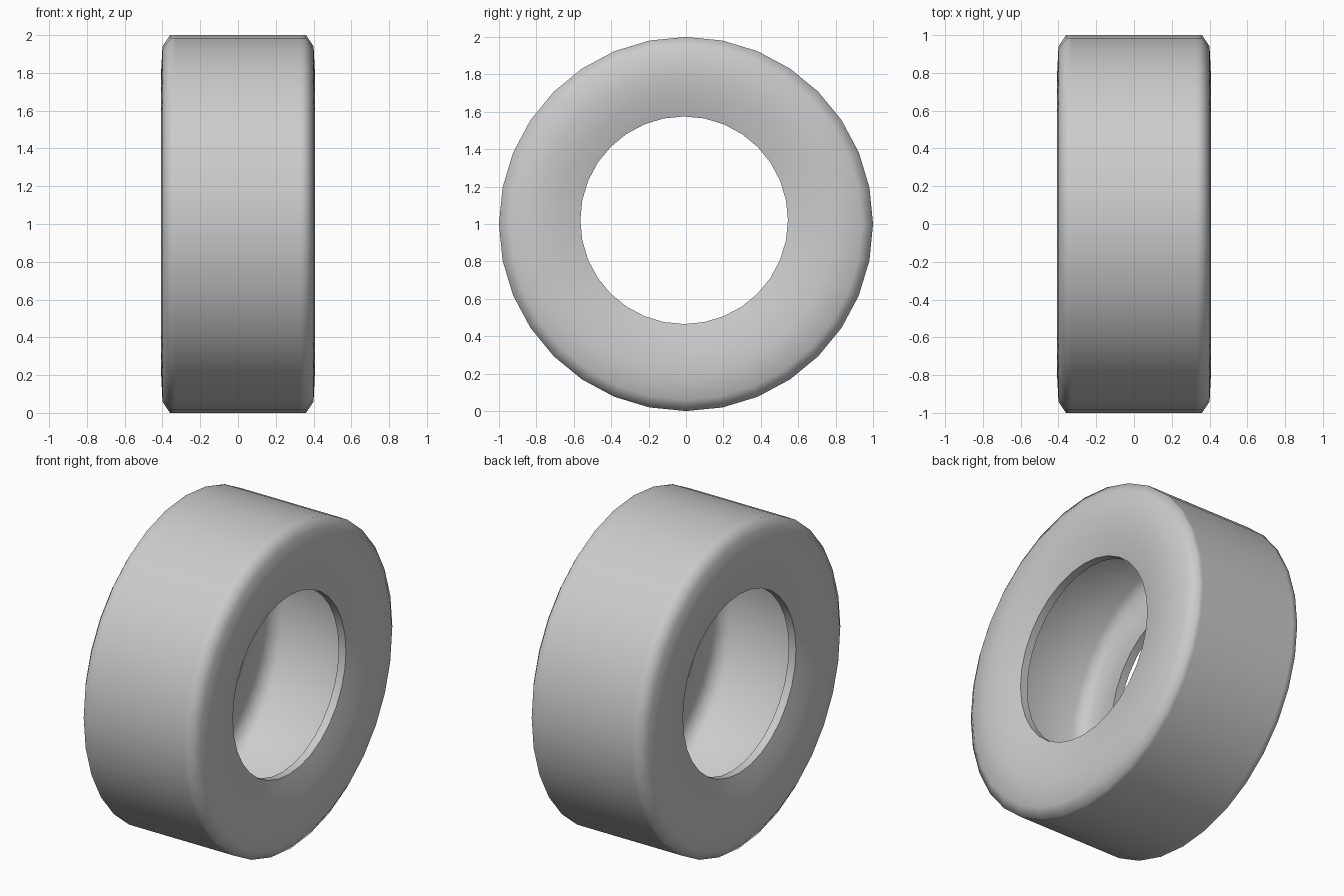
import bpy, bmesh, math

if "Cube" in bpy.data.objects:
    bpy.data.objects.remove(bpy.data.objects["Cube"])

SIDES = 32
HOLE_R, HOLE_DY, HOLE_DZ = 0.555, -0.01, 0.02  # rim opening sits slightly off centre

# Half cross-section (x, radius): outer skin from tread to rim, then inner skin back
outer = [(0.33, 1.0), (0.36, 1.0), (0.40, 0.94), (0.407, 0.80), (0.395, 0.68), (0.36, HOLE_R)]
inner = [(0.31, HOLE_R), (0.34, 0.68), (0.345, 0.78), (0.32, 0.84), (0.27, 0.865)]
half = outer + inner
profile = half + [(-x, r) for x, r in reversed(half)]

# Hollow tyre: revolve the closed section round the x axis
bm = bmesh.new()
rings = []
for x, r in profile:
    w = min(1.0, max(0.0, (0.94 - r) / (0.94 - HOLE_R)))
    ring = []
    for i in range(SIDES):
        a = 2 * math.pi * i / SIDES
        ring.append(bm.verts.new((x, r * math.cos(a) + w * HOLE_DY,
                                  1 + r * math.sin(a) + w * HOLE_DZ)))
    rings.append(ring)

n = len(rings)
for j in range(n):
    a, b = rings[j], rings[(j + 1) % n]
    for i in range(SIDES):
        k = (i + 1) % SIDES
        bm.faces.new((a[i], a[k], b[k], b[i])).smooth = True
bmesh.ops.recalc_face_normals(bm, faces=bm.faces)

# Crisp edges on both sides of each rim lip
for j in (5, 6, n - 7, n - 6):
    for i in range(SIDES):
        bm.edges.get((rings[j][i], rings[j][(i + 1) % SIDES])).smooth = False

mesh = bpy.data.meshes.new("tyre")
bm.to_mesh(mesh)
bm.free()
bpy.context.collection.objects.link(bpy.data.objects.new("tyre", mesh))
